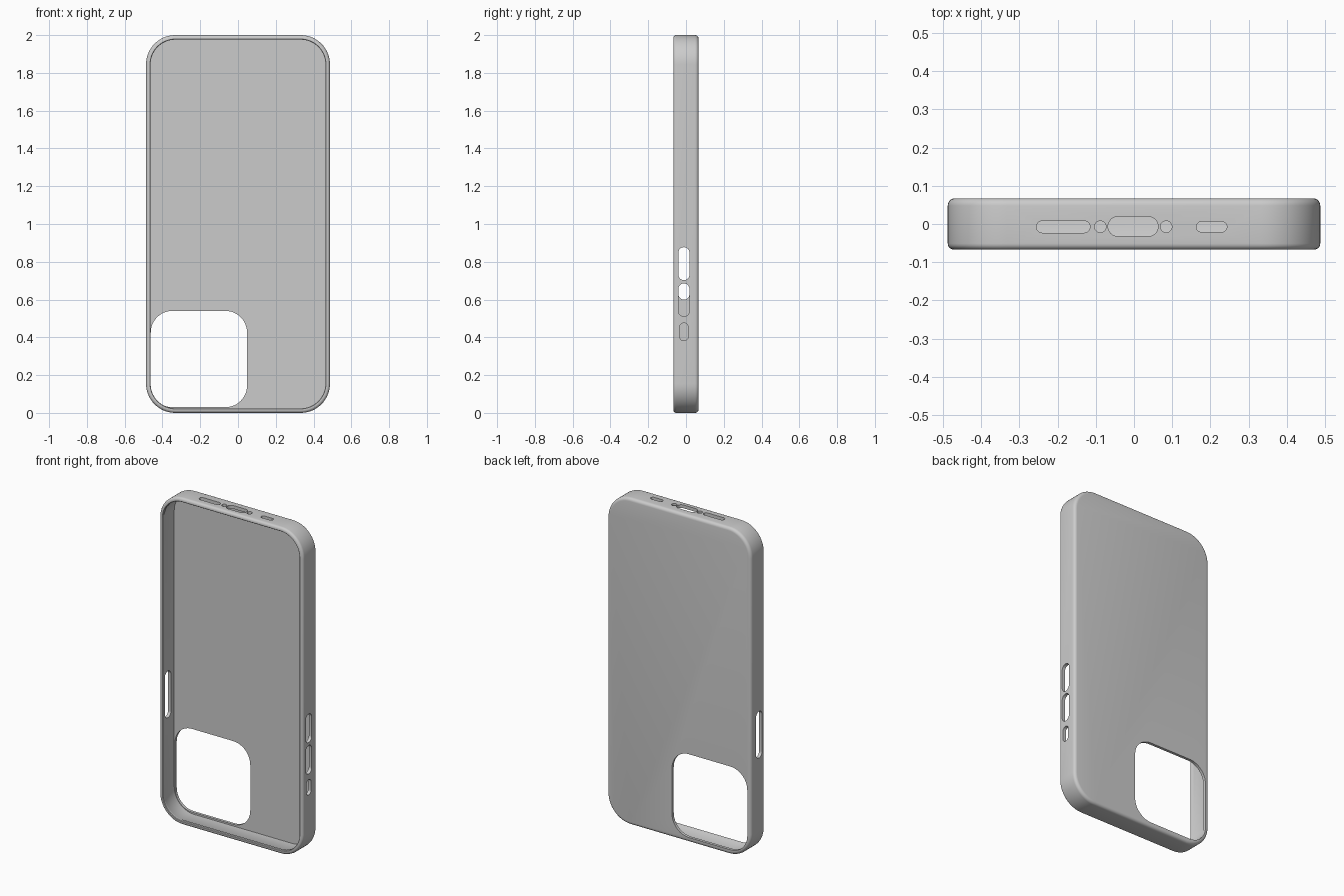
import bpy, bmesh, math
from mathutils import Vector

if "Cube" in bpy.data.objects:
    bpy.data.objects.remove(bpy.data.objects["Cube"])

W, H, D = 0.487, 1.0, 0.067      # half width, half height, half depth


def rounded_rect(hu, hv, r, seg):
    """Counter-clockwise outline of a rounded rectangle."""
    pts = []
    for k, (su, sv) in enumerate([(1, 1), (-1, 1), (-1, -1), (1, -1)]):
        for i in range(seg + 1):
            a = math.pi / 2 * (k + i / seg)
            p = (su * (hu - r) + r * math.cos(a), sv * (hv - r) + r * math.sin(a))
            if not pts or math.dist(p, pts[-1]) > 1e-5:
                pts.append(p)
    if math.dist(pts[0], pts[-1]) < 1e-5:
        pts.pop()
    return pts


def loft(bm, rings):
    """Skin a list of point rings and cap both ends."""
    vs = [[bm.verts.new(p) for p in ring] for ring in rings]
    n = len(vs[0])
    faces = [bm.faces.new((a[i], a[(i + 1) % n], b[(i + 1) % n], b[i]))
             for a, b in zip(vs, vs[1:]) for i in range(n)]
    faces += [bm.faces.new(vs[0]), bm.faces.new(vs[-1])]
    bmesh.ops.recalc_face_normals(bm, faces=faces)


def to_object(bm, name):
    me = bpy.data.meshes.new(name)
    bm.to_mesh(me)
    bm.free()
    ob = bpy.data.objects.new(name, me)
    bpy.context.collection.objects.link(ob)
    return ob


def arc(y_flat, sign, r, start, end):
    """Rounded rim profile as (inset, y) pairs."""
    return [(r - r * math.cos(t), y_flat + sign * r * math.sin(t))
            for t in [start + (end - start) * i / 5 for i in range(6)]]


# Shell: cavity floor, cavity wall, front lip, outer wall, back
q = math.pi / 2
profile = [(0.020, 0.050), (0.020, -0.044), (0.024, -0.050), (0.024, -0.064), (0.021, -D)]
profile += arc(-D + 0.016, -1, 0.016, q, 0)
profile += arc(D - 0.019, 1, 0.019, 0, q)
bm = bmesh.new()
loft(bm, [[(u, y, v + H) for u, v in rounded_rect(W - d, H - d, 0.155 - d, 14)]
          for d, y in profile])
case = to_object(bm, "case_shell")

# Cutters: axis, centre (u, v), half sizes, corner radius, extent along axis
place = {"x": lambda u, v, w: Vector((w, u, v)),
         "y": lambda u, v, w: Vector((u, w, v)),
         "z": lambda u, v, w: Vector((u, v, w))}
bm = bmesh.new()


def cut(axis, u0, u1, v0, v1, r, w0, w1, seg=8):
    outline = rounded_rect((u1 - u0) / 2, (v1 - v0) / 2, r, seg)
    cu, cv = (u0 + u1) / 2, (v0 + v1) / 2
    loft(bm, [[place[axis](cu + u, cv + v, w) for u, v in outline] for w in (w0, w1)])


# Camera window
cut("y", -0.462, 0.048, 0.03, 0.54, 0.115, 0.035, 0.1, 12)
# Right side buttons
cut("x", -0.040, 0.018, 0.703, 0.877, 0.028, 0.44, 0.52)
cut("x", -0.040, 0.018, 0.511, 0.685, 0.028, 0.44, 0.52)
cut("x", -0.033, 0.011, 0.382, 0.476, 0.021, 0.44, 0.52)
# Left side button
cut("x", -0.040, 0.018, 0.600, 0.885, 0.028, -0.52, -0.44)
# Port, screw holes and speaker slots in the end wall
for x0, x1, y0, y1 in [(-0.255, -0.115, -0.023, 0.008), (-0.103, -0.073, -0.022, 0.008),
                       (-0.068, 0.063, -0.032, 0.019), (0.069, 0.099, -0.022, 0.008),
                       (0.163, 0.243, -0.021, 0.006)]:
    cut("z", x0, x1, y0, y1, (y1 - y0) / 2 - 0.0001, 1.95, 2.05)
cutter = to_object(bm, "opening_cutter")
cutter.hide_render = True

mod = case.modifiers.new("openings", "BOOLEAN")
mod.object = cutter
mod.operation = "DIFFERENCE"
mod.solver = "EXACT"
bpy.context.view_layer.objects.active = case
case.select_set(True)
bpy.ops.object.modifier_apply(modifier=mod.name)
bpy.data.objects.remove(cutter)
bpy.ops.object.shade_smooth_by_angle(angle=math.radians(35))
